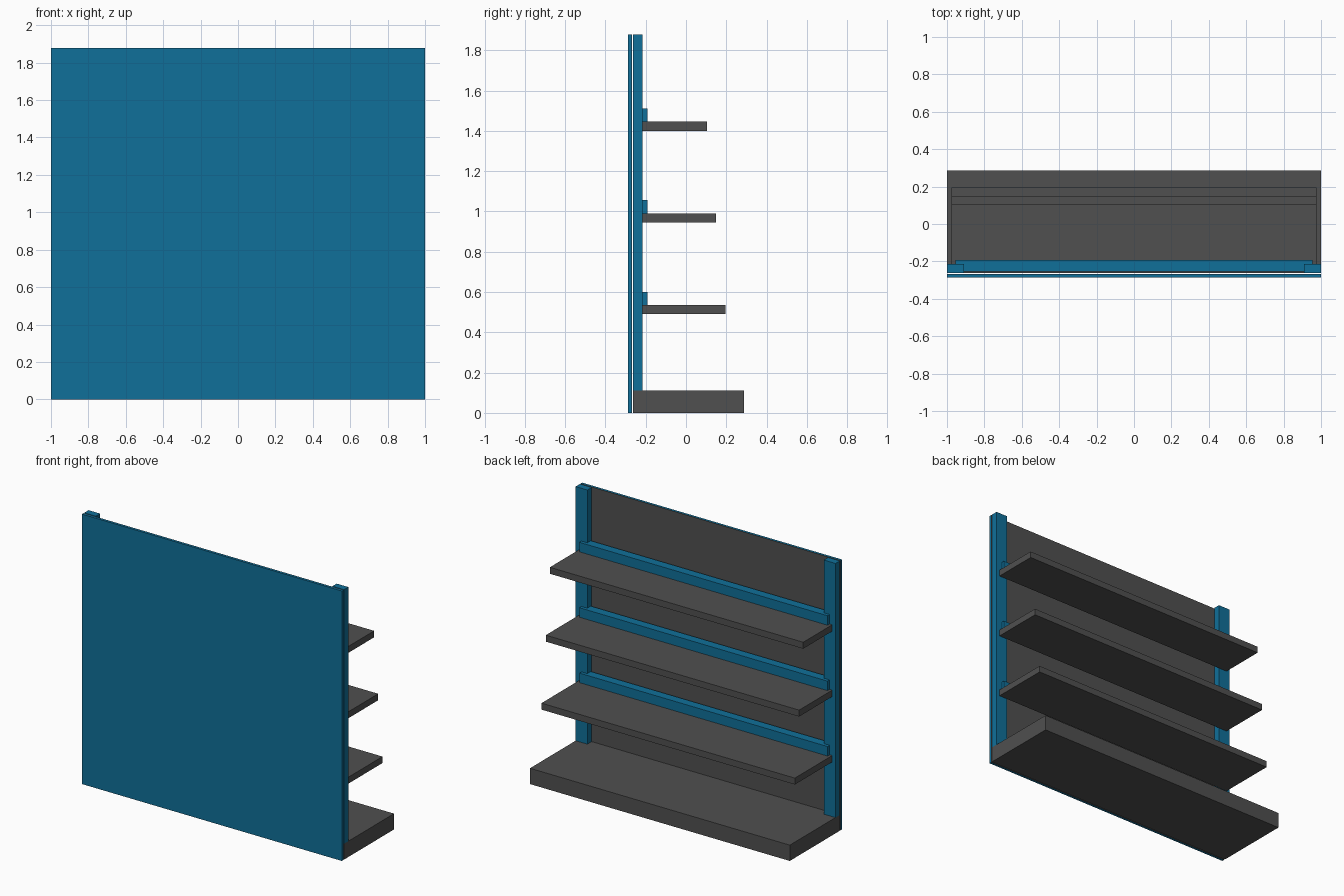
import bpy
import bmesh

if "Cube" in bpy.data.objects:
    bpy.data.objects.remove(bpy.data.objects["Cube"])


def material(name, rgb):
    mat = bpy.data.materials.new(name)
    mat.diffuse_color = (*rgb, 1.0)
    mat.use_nodes = True
    mat.node_tree.nodes["Principled BSDF"].inputs["Base Color"].default_value = mat.diffuse_color
    return mat


BLUE = material("blue_paint", (0.005, 0.16, 0.32))
DARK = material("dark_grey", (0.08, 0.08, 0.08))


def box(name, x, y, z, mat):
    """Box spanning the (min, max) ranges on each axis."""
    bm = bmesh.new()
    bmesh.ops.create_cube(bm, size=1.0)
    for v in bm.verts:
        v.co = [r[0] if c < 0 else r[1] for c, r in zip(v.co, (x, y, z))]
    mesh = bpy.data.meshes.new(name)
    bm.to_mesh(mesh)
    bm.free()
    mesh.materials.append(mat)
    obj = bpy.data.objects.new(name, mesh)
    bpy.context.collection.objects.link(obj)
    return obj


HEIGHT = 1.878
POST_BACK, POST_FRONT = -0.262, -0.215
BASE_TOP = 0.11

# Back wall: blue outer sheet with a thin grey lining facing the shelves
box("back_panel", (-1, 1), (-0.287, -0.271), (0, HEIGHT), BLUE)
box("back_panel_lining", (-1, 1), (-0.271, -0.268), (0, HEIGHT), DARK)

# Plinth
box("base", (-1, 1), (POST_BACK, 0.287), (0, BASE_TOP), DARK)

# Uprights at both ends
for side, x in (("left", (-1, -0.91)), ("right", (0.91, 1))):
    box(f"upright_{side}", x, (POST_BACK, POST_FRONT), (BASE_TOP, HEIGHT), BLUE)

# Shelves get shallower towards the top, each with a rail along its back edge
for i, (bottom, front) in enumerate(((0.49, 0.196), (0.945, 0.149), (1.40, 0.104)), 1):
    top = bottom + 0.045
    box(f"shelf_{i}", (-0.975, 0.975), (POST_FRONT, front), (bottom, top), DARK)
    box(f"shelf_rail_{i}", (-0.955, 0.955), (-0.253, -0.192), (top, top + 0.066), BLUE)
